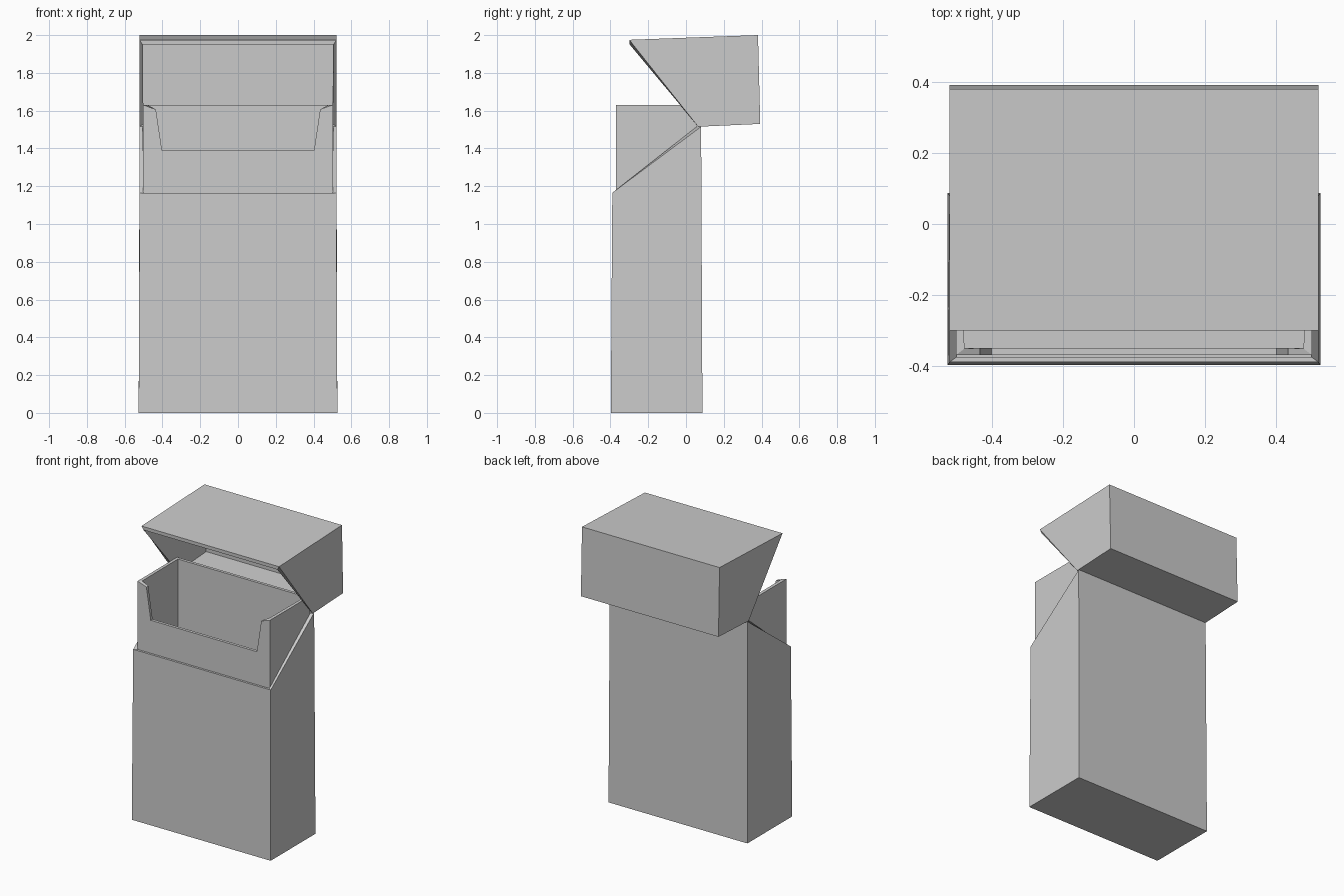
import bpy, bmesh

cube = bpy.data.objects.get("Cube")
if cube:
    bpy.data.objects.remove(cube, do_unlink=True)

card = bpy.data.materials.new("grey card")
card.use_nodes = True
GREY = (0.6, 0.6, 0.6, 1)
card.diffuse_color = GREY
card.node_tree.nodes["Principled BSDF"].inputs["Base Color"].default_value = GREY


def finish(name, bm, thickness):
    """Turn a sheet into a card part with walls growing inward."""
    mesh = bpy.data.meshes.new(name)
    bm.normal_update()
    bm.to_mesh(mesh)
    bm.free()
    mesh.materials.append(card)
    obj = bpy.data.objects.new(name, mesh)
    bpy.context.collection.objects.link(obj)
    solid = obj.modifiers.new("card thickness", 'SOLIDIFY')
    solid.thickness = thickness
    solid.offset = -1
    solid.use_even_offset = True
    return obj


def open_box(name, profile, thickness):
    """Side profile of (y, z, half width); the last-to-first edge stays open."""
    bm = bmesh.new()
    left = [bm.verts.new((w, y, z)) for y, z, w in profile]
    right = [bm.verts.new((-w, y, z)) for y, z, w in profile]
    bm.faces.new(left)
    bm.faces.new(right[::-1])
    n = len(profile)
    walls = [bm.faces.new((left[i], right[i], right[(i + 1) % n], left[(i + 1) % n]))
             for i in range(n)]
    bmesh.ops.recalc_face_normals(bm, faces=bm.faces[:])
    bmesh.ops.delete(bm, geom=[walls[-1]], context='FACES_ONLY')
    return finish(name, bm, thickness)


# Lower box, cut on a slant between the front and the hinge
open_box("lower_box", [(-0.39, 1.165, 0.521), (-0.398, 0, 0.526),
                       (0.087, 0, 0.526), (0.08, 1.515, 0.521)], 0.017)

# Lid swung back on the hinge, its mouth facing the front
open_box("lid", [(0.065, 1.515, 0.521), (0.393, 1.53, 0.521),
                 (0.381, 2.0, 0.521), (-0.30, 1.975, 0.521)], 0.017)

# Inner sleeve: a tube whose front wall has a wide notch
FRONT, BACK, BASE, TOP, W = -0.37, 0.058, 0.03, 1.63, 0.502
bm = bmesh.new()
half = [(W, TOP), (0.435, 1.607), (0.402, 1.388)]
outline = [(-W, BASE), (W, BASE)] + half + [(-x, z) for x, z in reversed(half)]
front = [bm.verts.new((x, FRONT, z)) for x, z in outline]
back = [bm.verts.new((x, BACK, z)) for x, z in ((-W, BASE), (W, BASE), (W, TOP), (-W, TOP))]
bm.faces.new(front)
bm.faces.new(back[::-1])
bm.faces.new((front[1], back[1], back[2], front[2]))
bm.faces.new((back[0], front[0], front[-1], back[3]))
finish("inner_sleeve", bm, 0.02)
